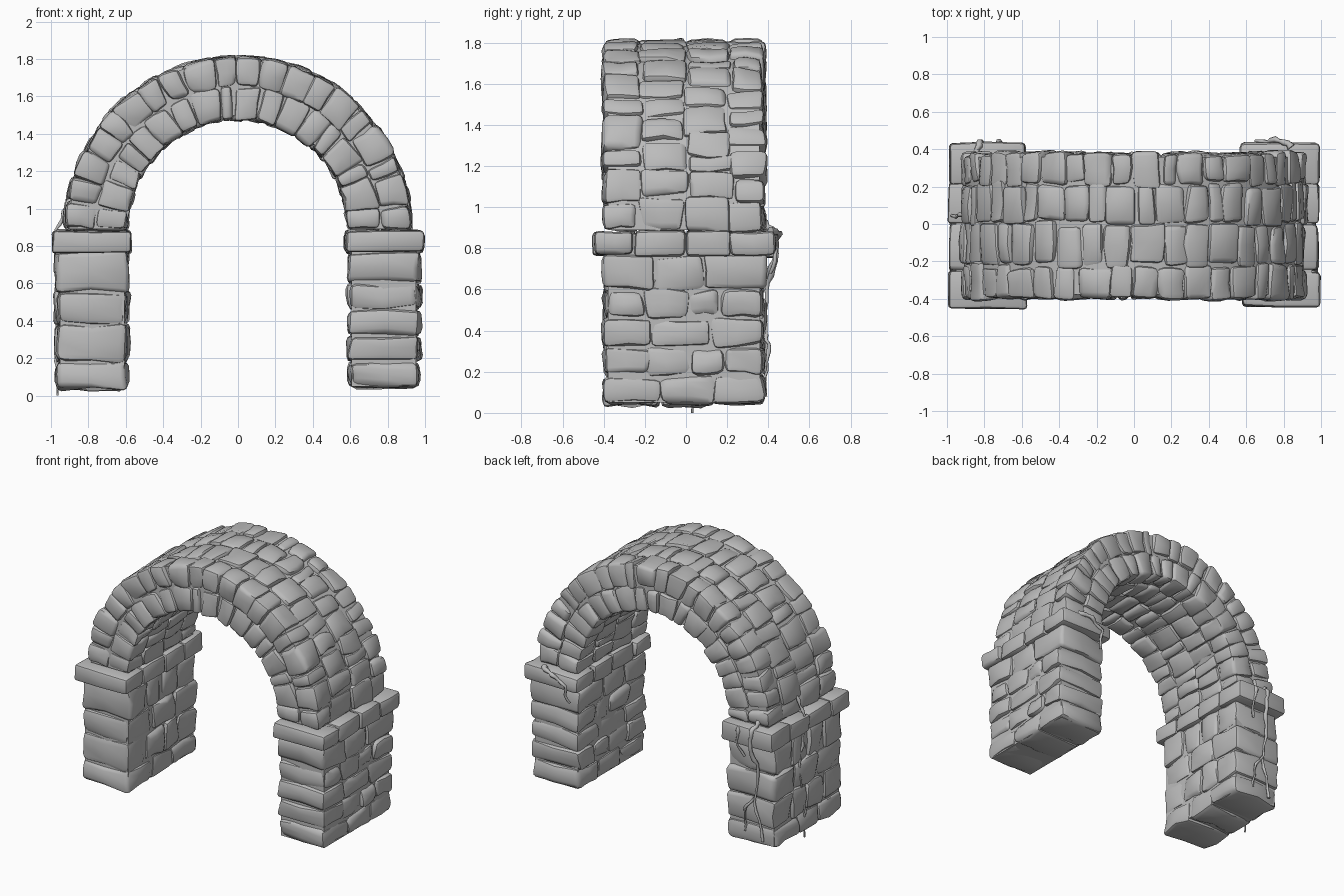
import bpy, bmesh, math, random
from mathutils import Vector, noise

random.seed(4)
if "Cube" in bpy.data.objects:
    bpy.data.objects.remove(bpy.data.objects["Cube"], do_unlink=True)

stone_mat = bpy.data.materials.new("grey stone")
stone_mat.use_nodes = True
GREY = (0.5, 0.5, 0.5, 1)
stone_mat.diffuse_color = GREY
stone_mat.node_tree.nodes["Principled BSDF"].inputs["Base Color"].default_value = GREY

SPRING, R_IN, R_MID, R_OUT = 0.89, 0.59, 0.76, 0.925
FRONT, BACK = -0.4, 0.38

# Gridded cube that every stone is shaped from
bm = bmesh.new()
bmesh.ops.create_cube(bm, size=2)
bmesh.ops.subdivide_edges(bm, edges=bm.edges[:], cuts=3, use_grid_fill=True)
blank = bpy.data.meshes.new("stone_blank")
bm.to_mesh(blank)
bm.free()


def bend(p):
    """Wrap (arc length, y, radius) around the arch centre."""
    a = p.x / R_MID
    return Vector((-p.z * math.cos(a), p.y, SPRING + p.z * math.sin(a)))


def stone(bm, lo, hi, wrap=None, bevel=0.03, rough=0.02):
    """Add one rounded, lumpy block between two corners."""
    lo, hi = Vector(lo), Vector(hi)
    mid, half = (lo + hi) / 2, (hi - lo) / 2
    half += Vector([random.uniform(-0.007, 0.006) for _ in range(3)])
    r = min(bevel * random.uniform(0.7, 1.2), min(half) * 0.6)
    seed = Vector([random.uniform(0, 50) for _ in range(3)])
    first = len(bm.verts)
    bm.from_mesh(blank)
    for v in bm.verts[:][first:]:
        p, core = Vector(), Vector()
        for i, c in enumerate(v.co):
            inner = half[i] - r
            size = 0 if abs(c) < 0.2 else inner if abs(c) < 0.8 else half[i]
            p[i] = math.copysign(size, c)
            core[i] = max(-inner, min(inner, p[i]))
        out = p - core
        if out.length > 0:
            p = core + out.normalized() * r
        p += noise.noise_vector(p * 7 + seed) * rough + mid
        v.co = wrap(p) if wrap else p


def finish(bm, name, angle=40):
    bmesh.ops.recalc_face_normals(bm, faces=bm.faces[:])
    mesh = bpy.data.meshes.new(name)
    bm.to_mesh(mesh)
    bm.free()
    ob = bpy.data.objects.new(name, mesh)
    bpy.context.collection.objects.link(ob)
    mesh.materials.append(stone_mat)
    bpy.ops.object.select_all(action="DESELECT")
    ob.select_set(True)
    bpy.context.view_layer.objects.active = ob
    bpy.ops.object.shade_smooth_by_angle(angle=math.radians(angle))


def cuts(start, end, count, wobble=0.15):
    """Uneven joints from start to end."""
    step = (end - start) / count
    mids = [start + step * (i + random.uniform(-wobble, wobble)) for i in range(1, count)]
    return [start] + mids + [end]


def spans(joints):
    return zip(joints, joints[1:])


# Mortar core: half ring and two legs, set just behind the stone faces
bm = bmesh.new()
ring = []
for i in range(41):
    s = math.pi * R_MID * i / 40
    ring.append([bm.verts.new(bend(Vector((s, y, r)))) for y, r in (
        (FRONT + 0.022, R_IN + 0.02), (BACK - 0.022, R_IN + 0.02),
        (BACK - 0.022, R_OUT - 0.02), (FRONT + 0.022, R_OUT - 0.02))])
for a, b in spans(ring):
    for k in range(4):
        n = (k + 1) % 4
        bm.faces.new((a[k], a[n], b[n], b[k]))
bm.faces.new(ring[0])
bm.faces.new(ring[-1])
finish(bm, "arch_mortar", 30)

for side, name in ((-1, "right"), (1, "left")):
    bm = bmesh.new()
    for v in bmesh.ops.create_cube(bm, size=1)["verts"]:
        v.co = Vector((side * 0.78 + v.co.x * 0.345, -0.01 + v.co.y * 0.74, 0.46 + v.co.z * 0.82))
    finish(bm, name + "_pier_mortar", 30)

# Arch: two rings of wedge stones in four courses front to back
for name, r0, r1, count in (("arch_inner_ring", R_IN, R_MID, 19), ("arch_outer_ring", R_MID, R_OUT, 21)):
    bm = bmesh.new()
    for y0, y1 in spans([FRONT, -0.22, 0.0, 0.21, BACK]):
        for s0, s1 in spans(cuts(0, math.pi * R_MID, count + random.randint(-1, 1), 0.22)):
            dy = random.uniform(-0.015, 0.015)
            stone(bm, (s0, y0 + (dy if y0 > FRONT else 0), r0),
                  (s1, y1 + (dy if y1 < BACK else 0), r1), bend, bevel=0.026)
    finish(bm, name)

# Piers: full-width stones, split front to back with staggered joints
ROWS = {"right": (-1, [0.04, 0.18, 0.38, 0.56, 0.77]),
        "left": (1, [0.045, 0.18, 0.32, 0.46, 0.6, 0.77])}
for name, (side, rows) in ROWS.items():
    x0, x1 = sorted((side * 0.59, side * 0.972))
    bm = bmesh.new()
    for i, (z0, z1) in enumerate(spans(rows)):
        for y0, y1 in spans(cuts(FRONT, BACK, 3 + i % 2)):
            stone(bm, (x0, y0, z0), (x1, y1, z1), bevel=0.032, rough=0.024)
    finish(bm, name + "_pier")

    # Projecting band on top of the pier
    x0, x1 = sorted((side * 0.575, side * 0.99))
    bm = bmesh.new()
    for y0, y1 in spans([-0.45, -0.25, 0.0, 0.22, 0.43]):
        stone(bm, (x0, y0, 0.76), (x1, y1, 0.885), bevel=0.022, rough=0.012)
    finish(bm, name + "_band")

bpy.data.meshes.remove(blank)


# Creeping roots on the back and outer side of the piers
def root(name, points, radius=0.014):
    curve = bpy.data.curves.new(name, "CURVE")
    curve.dimensions = "3D"
    curve.bevel_depth = radius
    curve.bevel_resolution = 1
    curve.use_fill_caps = True
    line = curve.splines.new("POLY")
    path = []
    for a, b in spans([Vector(p) for p in points]):
        path += [a.lerp(b, t / 4) for t in range(4)]
    path.append(Vector(points[-1]))
    line.points.add(len(path) - 1)
    for i, (pt, p) in enumerate(zip(line.points, path)):
        if 0 < i < len(path) - 1:
            p = p + noise.noise_vector(p * 17) * 0.018
        pt.co = (*p, 1)
        pt.radius = random.uniform(0.6, 1.3) * (1 - 0.5 * i / len(path))
    ob = bpy.data.objects.new(name, curve)
    bpy.context.collection.objects.link(ob)
    curve.materials.append(stone_mat)


root("back_root_long", [(-0.84, 0.36, 0.95), (-0.83, 0.435, 0.87), (-0.81, 0.435, 0.74),
                        (-0.86, 0.39, 0.6), (-0.82, 0.39, 0.36), (-0.88, 0.385, 0.08)], 0.017)
root("back_root_short", [(-0.72, 0.43, 0.88), (-0.7, 0.44, 0.78), (-0.74, 0.39, 0.66)])
root("back_root_low", [(-0.82, 0.39, 0.38), (-0.75, 0.4, 0.3), (-0.74, 0.385, 0.12)])
root("side_root", [(-0.91, 0.05, 1.02), (-0.975, 0.04, 0.88), (-0.98, 0.06, 0.74),
                   (-0.97, 0.1, 0.5), (-0.97, 0.04, 0.25), (-0.965, 0.03, 0.0)], 0.012)
root("left_back_root", [(0.84, 0.41, 0.885), (0.76, 0.44, 0.87), (0.66, 0.435, 0.8), (0.64, 0.41, 0.68)], 0.018)
